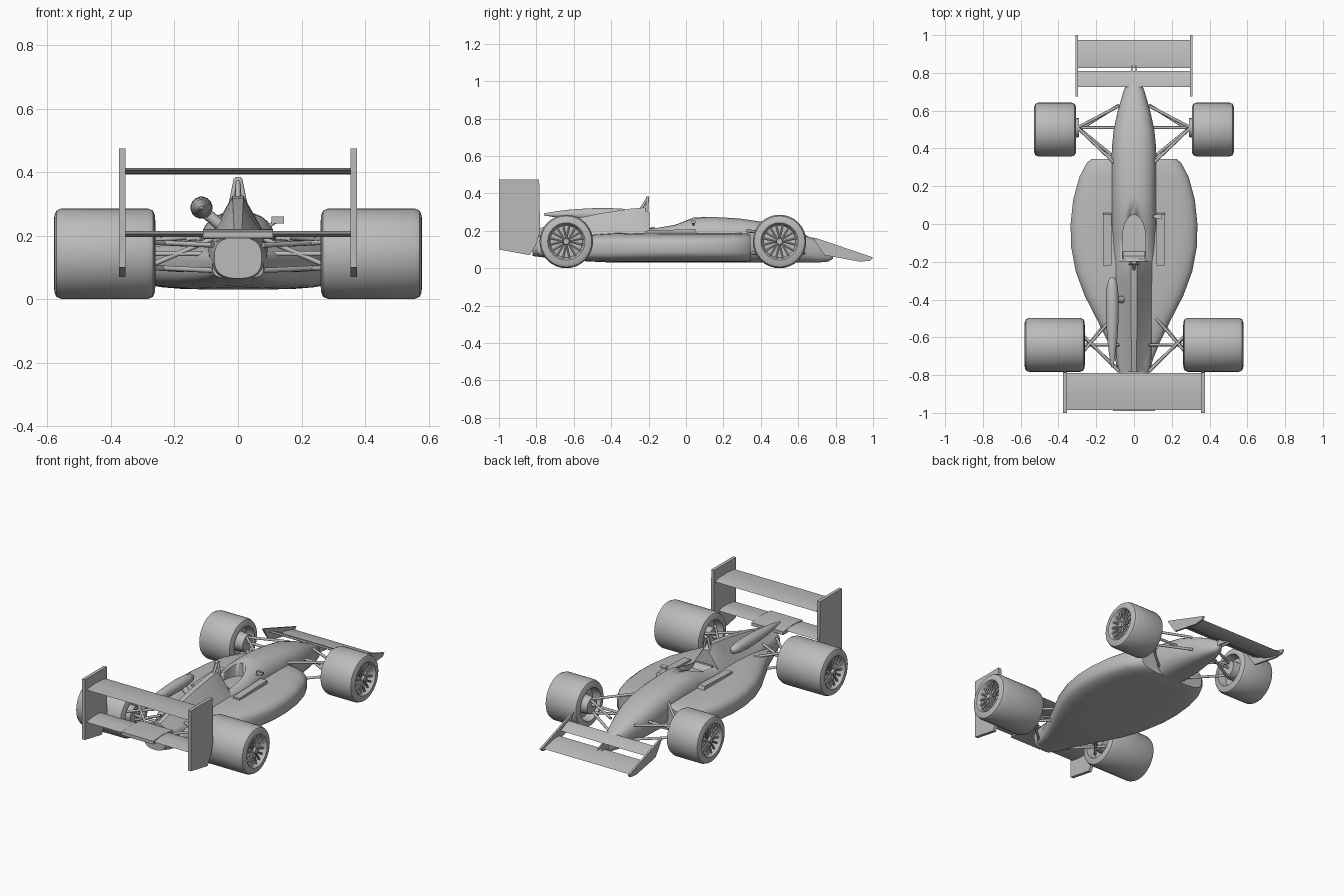
import bpy, bmesh, math
from mathutils import Vector

if "Cube" in bpy.data.objects:
    bpy.data.objects.remove(bpy.data.objects["Cube"])

GREY = (0.5, 0.5, 0.5, 1)
paint = bpy.data.materials.new("plain grey")
paint.use_nodes = True
paint.diffuse_color = GREY
paint.node_tree.nodes["Principled BSDF"].inputs["Base Color"].default_value = GREY


def finish(name, bm, angle=35):
    bmesh.ops.recalc_face_normals(bm, faces=bm.faces)
    me = bpy.data.meshes.new(name)
    bm.to_mesh(me)
    bm.free()
    ob = bpy.data.objects.new(name, me)
    bpy.context.collection.objects.link(ob)
    me.materials.append(paint)
    bpy.ops.object.select_all(action="DESELECT")
    ob.select_set(True)
    bpy.context.view_layer.objects.active = ob
    bpy.ops.object.shade_smooth_by_angle(angle=math.radians(angle))
    return ob


def skin(name, rings, angle=35):
    """Join equal rings of points into a closed skin with end caps."""
    bm = bmesh.new()
    loops = [[bm.verts.new(p) for p in ring] for ring in rings]
    n = len(loops[0])
    for a, b in zip(loops, loops[1:]):
        for i in range(n):
            j = (i + 1) % n
            bm.faces.new((a[i], a[j], b[j], b[i]))
    bm.faces.new(loops[0])
    bm.faces.new(loops[-1])
    return finish(name, bm, angle)


def hull(name, stations, power, n=28):
    """Loft superellipse sections given as (y, half width, bottom, top)."""
    rings = []
    for y, w, z0, z1 in stations:
        ring = []
        for i in range(n):
            t = math.tau * (i + 0.5) / n
            c, s = math.cos(t), math.sin(t)
            ring.append((w * math.copysign(abs(c) ** (2 / power), c), y,
                         (z0 + z1) / 2 + (z1 - z0) / 2 * math.copysign(abs(s) ** (2 / power), s)))
        rings.append(ring)
    return skin(name, rings)


def slab(name, profile, x0, x1):
    """Extrude a (y, z) outline along x."""
    return skin(name, [[(x, y, z) for y, z in profile] for x in (x0, x1)])


def rod(name, p, q, r=0.008, r2=None, n=8):
    p, q = Vector(p), Vector(q)
    turn = (q - p).to_track_quat("Z", "Y")
    rings = []
    for c, rad in ((p, r), (q, r2 or r)):
        rings.append([c + turn @ Vector((rad * math.cos(math.tau * i / n),
                                         rad * math.sin(math.tau * i / n), 0)) for i in range(n)])
    return skin(name, rings, 50)


def wing(name, y0, y1, z, half, thick, rise=0.0):
    """Thin aerofoil plank; y1 is the leading edge."""
    d = y1 - y0
    outline = [(y0, z + rise), (y0 + 0.4 * d, z + thick / 2 + rise * 0.6), (y0 + 0.8 * d, z + thick / 2),
               (y1, z), (y0 + 0.8 * d, z - thick / 2), (y0 + 0.4 * d, z - thick / 2 + rise * 0.5)]
    return slab(name, outline, -half, half)


# Floor and side pods
hull("side_pods", [(0.345, 0.225, 0.035, 0.18), (0.325, 0.25, 0.03, 0.188), (0.25, 0.29, 0.03, 0.19),
                   (0.13, 0.323, 0.03, 0.19), (0, 0.337, 0.03, 0.19), (-0.12, 0.334, 0.03, 0.19),
                   (-0.25, 0.31, 0.03, 0.19), (-0.38, 0.262, 0.03, 0.188), (-0.5, 0.2, 0.035, 0.18),
                   (-0.62, 0.14, 0.045, 0.165), (-0.72, 0.1, 0.055, 0.15), (-0.79, 0.08, 0.065, 0.14)], 3.6)

# Central tub and nose
tub = hull("tub", [(0.785, 0.012, 0.05, 0.09), (0.76, 0.032, 0.035, 0.115), (0.7, 0.057, 0.03, 0.15),
                   (0.6, 0.086, 0.03, 0.195), (0.5, 0.108, 0.03, 0.23), (0.4, 0.118, 0.03, 0.25),
                   (0.28, 0.12, 0.03, 0.267), (0.14, 0.12, 0.03, 0.275), (0.04, 0.12, 0.03, 0.272),
                   (-0.06, 0.12, 0.03, 0.24), (-0.2, 0.12, 0.03, 0.215), (-0.4, 0.115, 0.03, 0.21),
                   (-0.6, 0.1, 0.04, 0.205), (-0.74, 0.09, 0.055, 0.2), (-0.82, 0.075, 0.065, 0.195)], 2.6)

# Cockpit opening, arched toward the nose
arch = [(-0.062, -0.185), (0.062, -0.185)]
arch += [(0.062 * math.cos(t * math.pi / 10), -0.08 + 0.13 * math.sin(t * math.pi / 10)) for t in range(11)]
cutter = skin("cockpit_cutter", [[(x, y, z) for x, y in arch] for z in (0.11, 0.4)])
cutter.hide_render = True
cutter.hide_viewport = True
cut = tub.modifiers.new("cockpit", "BOOLEAN")
cut.operation = "DIFFERENCE"
cut.object = cutter
seat = slab("seat_back", [(-0.185, 0.11), (-0.185, 0.22), (-0.17, 0.22), (-0.08, 0.11)], -0.058, 0.058)

# Engine cover with a ridged top
ridge = []
for y, w, top in ((-0.195, 0.1, 0.3), (-0.22, 0.1, 0.325), (-0.3, 0.1, 0.318), (-0.45, 0.095, 0.295),
                  (-0.62, 0.085, 0.26), (-0.78, 0.07, 0.215)):
    h = top - 0.18
    right = [(w, 0.18), (0.7 * w, 0.18 + 0.35 * h), (0.4 * w, 0.18 + 0.72 * h), (0.17 * w, top)]
    ridge.append([(x, y, z) for x, z in right] + [(-x, y, z) for x, z in reversed(right)])
skin("engine_cover", ridge)

# Roll hoop
for s in (-1, 1):
    rod("roll_hoop_leg", (s * 0.022, -0.21, 0.3), (s * 0.006, -0.205, 0.378), 0.008)
rod("roll_hoop_top", (-0.01, -0.205, 0.376), (0.01, -0.205, 0.376), 0.009)
rod("roll_hoop_brace", (0, -0.205, 0.372), (0, -0.245, 0.31), 0.008)

# Long pod beside the engine cover, right side only
hull_pod = [(-0.28, 0.008), (-0.3, 0.022), (-0.34, 0.031), (-0.42, 0.035), (-0.52, 0.033),
            (-0.62, 0.026), (-0.7, 0.016), (-0.76, 0.005)]
pod = hull("intake_pod", [(y, r, -r, r) for y, r in hull_pod], 2, 16)
pod.location = (-0.115, 0, 0.288)
rod("intake_pod_strut", (-0.1, -0.4, 0.27), (-0.04, -0.4, 0.22), 0.018)

# Cockpit side rails, mirrors
for s in (-1, 1):
    slab("side_rail", [(-0.22, 0.18), (-0.22, 0.2), (0.05, 0.21), (0.06, 0.18)], s * 0.12, s * 0.165)
slab("mirror", [(0.03, 0.238), (0.03, 0.26), (0.05, 0.256), (0.05, 0.242)], 0.105, 0.145)
rod("mirror_stalk", (0.12, 0.04, 0.245), (0.09, 0.04, 0.225), 0.006)

# Rear wing
for s in (-1, 1):
    slab("rear_end_plate", [(-1, 0.1), (-1, 0.475), (-0.785, 0.475), (-0.78, 0.2), (-0.8, 0.13), (-0.835, 0.07)],
         s * 0.355, s * 0.375)
wing("rear_wing_upper", -0.985, -0.79, 0.402, 0.357, 0.018, 0.004)
wing("rear_wing_lower", -0.985, -0.83, 0.205, 0.357, 0.02)
slab("rear_wing_mount", [(-0.99, 0.192), (-0.99, 0.212), (-0.9, 0.22), (-0.8, 0.21), (-0.8, 0.19)], -0.11, 0.11)

# Front wing
for s in (-1, 1):
    slab("front_end_plate", [(0.675, 0.165), (0.7, 0.16), (1, 0.058), (0.985, 0.04), (0.93, 0.035), (0.74, 0.07)],
         s * 0.297, s * 0.309)
wing("front_wing_main", 0.825, 0.975, 0.05, 0.3, 0.018, 0.025)
wing("front_wing_flap", 0.725, 0.81, 0.1, 0.3, 0.012, 0.03)
for s in (-1, 1):
    slab("front_wing_bracket", [(0.73, 0.07), (0.74, 0.125), (0.86, 0.075), (0.86, 0.055)], s * 0.008, s * 0.016)


# Wheels
def wheel(name, x, y, half, side):
    r, n, h = 0.143, 32, half
    profile = [(0.01, h - 0.045), (0.086, h - 0.045), (0.094, h - 0.006), (0.1, h), (0.122, h - 0.002),
               (0.136, h - 0.008), (r, h - 0.025), (r, 0.025 - h), (0.136, 0.008 - h), (0.122, 0.002 - h),
               (0.1, -h), (0.09, 0.05 - h), (0.01, 0.05 - h)]
    skin(name + "_tyre", [[(x + side * o, y + q * math.cos(math.tau * i / n), r + q * math.sin(math.tau * i / n))
                           for i in range(n)] for q, o in profile], 40)
    # Spokes in crossing pairs around a hub
    face = x + side * (h - 0.022)
    rod(name + "_hub", (x + side * (h - 0.05), y, r), (x + side * (h - 0.004), y, r), 0.022, 0.016, 12)
    for k in range(8):
        a = math.tau * k / 8
        for lean in (-0.2, 0.2):
            b = a + lean
            rod(name + "_spoke", (face, y + 0.015 * math.cos(a), r + 0.015 * math.sin(a)),
                (face, y + 0.092 * math.cos(b), r + 0.092 * math.sin(b)), 0.006, 0.007, 6)


for s, label in ((-1, "right"), (1, "left")):
    wheel("front_" + label, s * 0.418, 0.5, 0.112, s)
    wheel("rear_" + label, s * 0.42, -0.64, 0.16, s)

# Suspension arms: (wheel end, body end)
arms = {
    "front": [((0.32, 0.5, 0.18), (0.08, 0.625, 0.165)), ((0.32, 0.53, 0.18), (0.1, 0.32, 0.2)),
              ((0.32, 0.48, 0.1), (0.08, 0.63, 0.08)), ((0.32, 0.53, 0.1), (0.1, 0.35, 0.08)),
              ((0.36, 0.51, 0.15), (0.08, 0.51, 0.15))],
    "rear": [((0.29, -0.57, 0.18), (0.08, -0.78, 0.17)), ((0.29, -0.7, 0.18), (0.1, -0.48, 0.17)),
             ((0.29, -0.58, 0.1), (0.07, -0.78, 0.09)), ((0.29, -0.7, 0.1), (0.13, -0.5, 0.09)),
             ((0.33, -0.64, 0.143), (0.06, -0.64, 0.143)), ((0.29, -0.64, 0.1), (0.08, -0.64, 0.19))],
}
for end, pairs in arms.items():
    for s in (-1, 1):
        for p, q in pairs:
            rod(end + "_suspension_arm", (s * p[0], p[1], p[2]), (s * q[0], q[1], q[2]))
        y = pairs[4][0][1]
        rod(end + "_hub_carrier", (s * pairs[0][0][0] - s * 0.03, y, 0.143), (s * 0.38, y, 0.143), 0.05, 0.06, 16)
